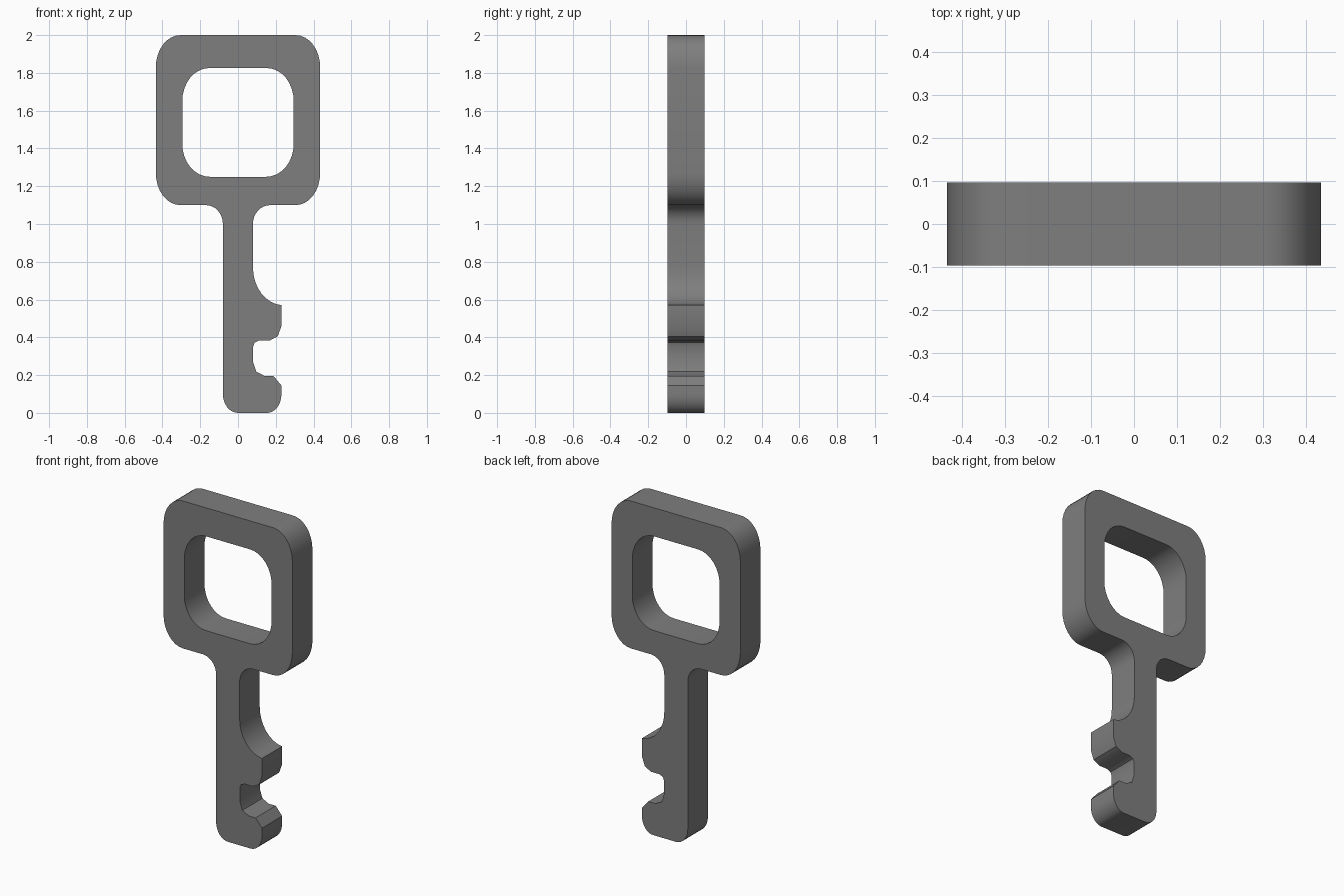
import bpy, bmesh, math

if "Cube" in bpy.data.objects:
    bpy.data.objects.remove(bpy.data.objects["Cube"])

HALF_DEPTH = 0.097


def arc(cx, cz, rx, rz, start, end, steps=8):
    """Points along an elliptical arc, angles in degrees."""
    pts = []
    for i in range(steps + 1):
        a = math.radians(start + (end - start) * i / steps)
        pts.append((cx + rx * math.cos(a), cz + rz * math.sin(a)))
    return pts


# Bit and right side of the shank, from the tip upwards
outline = arc(0.0, 0.1, 0.08, 0.1, 180, 270)
outline += arc(0.155, 0.1, 0.075, 0.1, 270, 360)
outline += [(0.23, 0.145), (0.187, 0.196), (0.14, 0.196), (0.097, 0.218)]
outline += [(0.08, 0.27), (0.08, 0.35), (0.088, 0.372), (0.112, 0.383)]
outline += [(0.168, 0.383), (0.21, 0.405), (0.23, 0.46)]
outline += arc(0.242, 0.77, 0.163, 0.2, 265.8, 180)
outline += arc(0.17, 1.0, 0.091, 0.1, 180, 90)

# Outside of the bow, then back down to the shank
outline += arc(0.305, 1.27, 0.13, 0.17, -90, 0)
outline += arc(0.305, 1.83, 0.13, 0.17, 0, 90)
outline += arc(-0.305, 1.83, 0.13, 0.17, 90, 180)
outline += arc(-0.305, 1.27, 0.13, 0.17, 180, 270)
outline += arc(-0.17, 1.0, 0.09, 0.1, 90, 0)

# Rounded opening in the bow
hole = []
for sx, sz, start in ((1, -1, -90), (1, 1, 0), (-1, 1, 90), (-1, -1, 180)):
    hole += arc(0.15 * sx, 1.538 + 0.113 * sz, 0.145, 0.175, start, start + 90)

# Fill the flat profile and extrude it to a solid
bm = bmesh.new()
edges = []
for loop in (outline, hole):
    verts = [bm.verts.new((x, -HALF_DEPTH, z)) for x, z in loop]
    edges += [bm.edges.new((v, verts[(i + 1) % len(verts)])) for i, v in enumerate(verts)]
bmesh.ops.triangle_fill(bm, use_beauty=True, edges=edges, normal=(0, -1, 0))
result = bmesh.ops.extrude_face_region(bm, geom=bm.faces[:], use_keep_orig=True)
back = [g for g in result["geom"] if isinstance(g, bmesh.types.BMVert)]
bmesh.ops.translate(bm, verts=back, vec=(0, 2 * HALF_DEPTH, 0))
bmesh.ops.recalc_face_normals(bm, faces=bm.faces[:])

mesh = bpy.data.meshes.new("key")
bm.to_mesh(mesh)
bm.free()
key = bpy.data.objects.new("key", mesh)
bpy.context.collection.objects.link(key)

# Dark metal colour
metal = bpy.data.materials.new("dark_metal")
metal.diffuse_color = (0.21, 0.21, 0.21, 1)
metal.use_nodes = True
metal.node_tree.nodes["Principled BSDF"].inputs["Base Color"].default_value = metal.diffuse_color
mesh.materials.append(metal)

# Smooth rounded edges, sharp rims
bpy.context.view_layer.objects.active = key
key.select_set(True)
bpy.ops.object.shade_smooth_by_angle(angle=math.radians(30))
